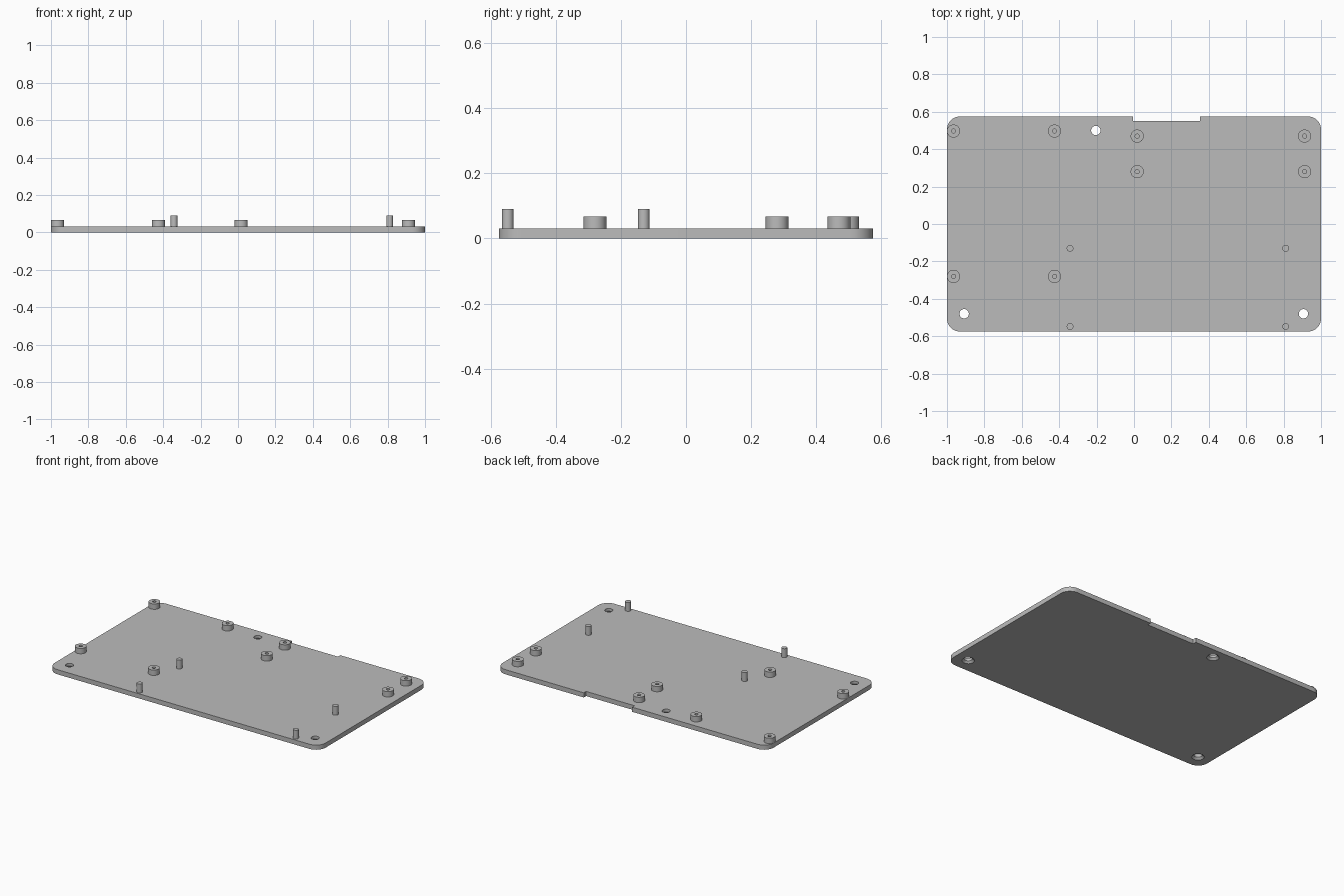
import bpy, bmesh, math
from mathutils import Vector

if "Cube" in bpy.data.objects:
    bpy.data.objects.remove(bpy.data.objects["Cube"], do_unlink=True)

grey = bpy.data.materials.new("plain grey")
grey.use_nodes = True
grey.diffuse_color = (0.5, 0.5, 0.5, 1)
grey.node_tree.nodes["Principled BSDF"].inputs["Base Color"].default_value = (0.5, 0.5, 0.5, 1)

HALF_X, HALF_Y, TOP = 1.0, 0.575, 0.031


def finish(name, bm, location=(0, 0, 0)):
    bmesh.ops.recalc_face_normals(bm, faces=bm.faces)
    mesh = bpy.data.meshes.new(name)
    bm.to_mesh(mesh)
    bm.free()
    mesh.materials.append(grey)
    obj = bpy.data.objects.new(name, mesh)
    obj.location = location
    bpy.context.collection.objects.link(obj)
    return obj


def activate(obj):
    bpy.ops.object.select_all(action='DESELECT')
    obj.select_set(True)
    bpy.context.view_layer.objects.active = obj


def smooth(obj):
    activate(obj)
    bpy.ops.object.shade_smooth_by_angle(angle=math.radians(30))


def lathe(name, profile, x, y, z=0, segments=32):
    """Turn a (radius, height) profile around the z axis."""
    bm = bmesh.new()
    verts = [bm.verts.new((r, 0, h)) for r, h in profile]
    edges = [bm.edges.new(pair) for pair in zip(verts, verts[1:])]
    bmesh.ops.spin(bm, geom=verts + edges, cent=(0, 0, 0), axis=(0, 0, 1),
                   angle=math.tau, steps=segments, use_duplicate=False)
    bmesh.ops.remove_doubles(bm, verts=bm.verts, dist=0.0001)
    return finish(name, bm, (x, y, z))


# Base plate: rounded outline with a shallow notch in the back edge
def plate_outline(radius=0.07, steps=10):
    points = []
    for i, (sx, sy) in enumerate([(1, 1), (-1, 1), (-1, -1), (1, -1)]):
        centre = Vector((sx * (HALF_X - radius), sy * (HALF_Y - radius), 0))
        for k in range(steps + 1):
            a = math.pi / 2 * (i + k / steps)
            points.append(centre + radius * Vector((math.cos(a), math.sin(a), 0)))
        if i == 0:
            left, right, depth = -0.005, 0.352, 0.55
            points += [Vector(p) for p in ((right, HALF_Y, 0), (right, depth, 0),
                                           (left, depth, 0), (left, HALF_Y, 0))]
    return points


bm = bmesh.new()
face = bm.faces.new([bm.verts.new(p) for p in plate_outline()])
walls = bmesh.ops.extrude_face_region(bm, geom=[face])["geom"]
bmesh.ops.translate(bm, vec=(0, 0, TOP),
                    verts=[v for v in walls if isinstance(v, bmesh.types.BMVert)])
plate = finish("base_plate", bm)

# Countersunk screw holes, wider on the underside
for x, y in [(-0.204, 0.5), (-0.908, -0.48), (0.906, -0.48)]:
    cutter = lathe("hole_cutter", [(0, -0.01), (0.038, -0.01), (0.038, 0),
                                   (0.025, 0.013), (0.025, 0.06), (0, 0.06)], x, y)
    cutter.hide_render = True
    cut = plate.modifiers.new("screw_hole", 'BOOLEAN')
    cut.operation, cut.solver, cut.object = 'DIFFERENCE', 'EXACT', cutter
    activate(plate)
    bpy.ops.object.modifier_apply(modifier=cut.name)
    bpy.data.objects.remove(cutter, do_unlink=True)
smooth(plate)

# Hollow standoffs
rise, outer, bore = 0.036, 0.035, 0.011
standoffs = [(x, y) for x in (-0.965, -0.425) for y in (0.497, -0.28)]
standoffs += [(x, y) for x in (0.017, 0.912) for y in (0.47, 0.28)]
for x, y in standoffs:
    smooth(lathe("standoff", [(outer, 0), (outer, rise), (bore, rise), (bore, 0), (outer, 0)],
                 x, y, TOP))

# Locating pins
for x in (-0.342, 0.811):
    for y in (-0.13, -0.548):
        smooth(lathe("locating_pin", [(0, 0), (0.018, 0), (0.018, 0.059), (0, 0.059)],
                     x, y, TOP, 24))
